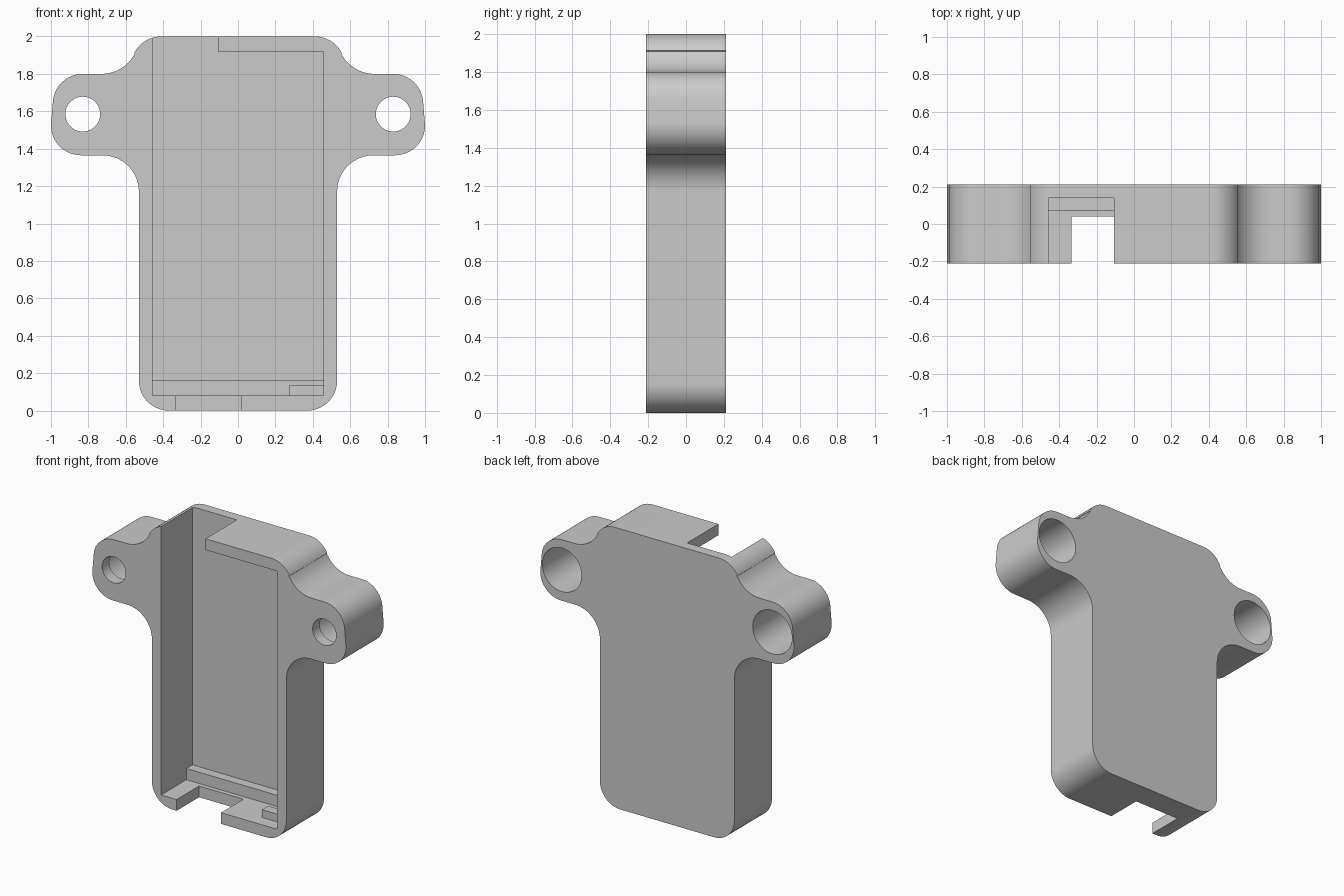
import bpy, bmesh, math
from mathutils import Matrix

cube = bpy.data.objects.get("Cube")
if cube:
    bpy.data.objects.remove(cube, do_unlink=True)

FRONT, BACK = -0.2125, 0.2125
FLOOR = 0.14      # depth of the pocket floor
WALL = 0.08       # thickness of the end walls
HALF = 0.457      # half width of the pocket

grey = bpy.data.materials.new("plain grey")
grey.use_nodes = True
grey.diffuse_color = (0.6, 0.6, 0.6, 1)
grey.node_tree.nodes["Principled BSDF"].inputs["Base Color"].default_value = (0.6, 0.6, 0.6, 1)


def finish(name, bm):
    bmesh.ops.recalc_face_normals(bm, faces=bm.faces)
    mesh = bpy.data.meshes.new(name)
    bm.to_mesh(mesh)
    bm.free()
    mesh.materials.append(grey)
    obj = bpy.data.objects.new(name, mesh)
    bpy.context.collection.objects.link(obj)
    return obj


def box(name, x, y, z):
    bm = bmesh.new()
    bmesh.ops.create_cube(bm, size=1)
    for v in bm.verts:
        for axis, span in enumerate((x, y, z)):
            v.co[axis] = span[0] if v.co[axis] < 0 else span[1]
    return finish(name, bm)


def rod(name, x, z, radius, y0, y1):
    bm = bmesh.new()
    place = Matrix.Translation((x, (y0 + y1) / 2, z)) @ Matrix.Rotation(math.pi / 2, 4, 'X')
    bmesh.ops.create_cone(bm, cap_ends=True, segments=64, radius1=radius,
                          radius2=radius, depth=y1 - y0, matrix=place)
    return finish(name, bm)


def arc(cx, cz, r, start, end, steps=16):
    angles = [math.radians(start + (end - start) * i / steps) for i in range(steps + 1)]
    return [(cx + r * math.cos(a), cz + r * math.sin(a)) for a in angles]


def apply_boolean(body, tool, operation):
    mod = body.modifiers.new(tool.name, 'BOOLEAN')
    mod.object, mod.operation, mod.solver = tool, operation, 'EXACT'
    bpy.context.view_layer.objects.active = body
    bpy.ops.object.modifier_apply(modifier=mod.name)
    bpy.data.objects.remove(tool, do_unlink=True)


# Outline of one half, from bottom to top, then mirrored
half = (arc(0.37, 0.16, 0.16, -90, 0)
        + arc(0.725, 1.17, 0.195, 180, 90)
        + arc(0.84, 1.525, 0.16, -90, 2)
        + arc(0.83, 1.64, 0.16, 4, 90)
        + arc(0.73, 2.0, 0.2, 270, 207)
        + arc(0.412, 1.84, 0.16, 27, 90))
outline = half + [(-x, z) for x, z in reversed(half)]

# Solid body with two ears
bm = bmesh.new()
face = bm.faces.new([bm.verts.new((x, FRONT, z)) for x, z in outline])
moved = bmesh.ops.extrude_face_region(bm, geom=[face])["geom"]
bmesh.ops.translate(bm, vec=(0, BACK - FRONT, 0),
                    verts=[g for g in moved if isinstance(g, bmesh.types.BMVert)])
body = finish("case_body", bm)

# Pocket and the openings in its end walls
OUT = FRONT - 0.1
cutters = [
    box("pocket", (-HALF, HALF), (OUT, FLOOR), (WALL, 2 - WALL)),
    box("top_opening", (-HALF, -0.107), (OUT, FLOOR), (1.8, 2.1)),
    box("bottom_opening", (-0.335, 0.015), (OUT, 0.04), (-0.1, 0.12)),
]
# Screw holes, wider from the back
for side in (-1, 1):
    cutters.append(rod("screw_hole", side * 0.83, 1.585, 0.093, OUT, BACK + 0.1))
    cutters.append(rod("screw_recess", side * 0.83, 1.585, 0.155, FRONT + WALL, BACK + 0.1))
for cutter in cutters:
    apply_boolean(body, cutter, 'DIFFERENCE')

# Ledge and small stop block inside the pocket
ledge = box("ledge", (-HALF - 0.01, HALF + 0.01), (0.072, FLOOR + 0.01), (WALL - 0.01, 0.16))
stop = box("stop_block", (0.272, HALF + 0.01), (-0.12, -0.05), (WALL - 0.01, 0.135))
for part in (ledge, stop):
    apply_boolean(body, part, 'UNION')

# Smooth curves with sharp rims
bpy.ops.object.select_all(action='DESELECT')
body.select_set(True)
bpy.context.view_layer.objects.active = body
bpy.ops.object.shade_smooth_by_angle(angle=math.radians(30))
